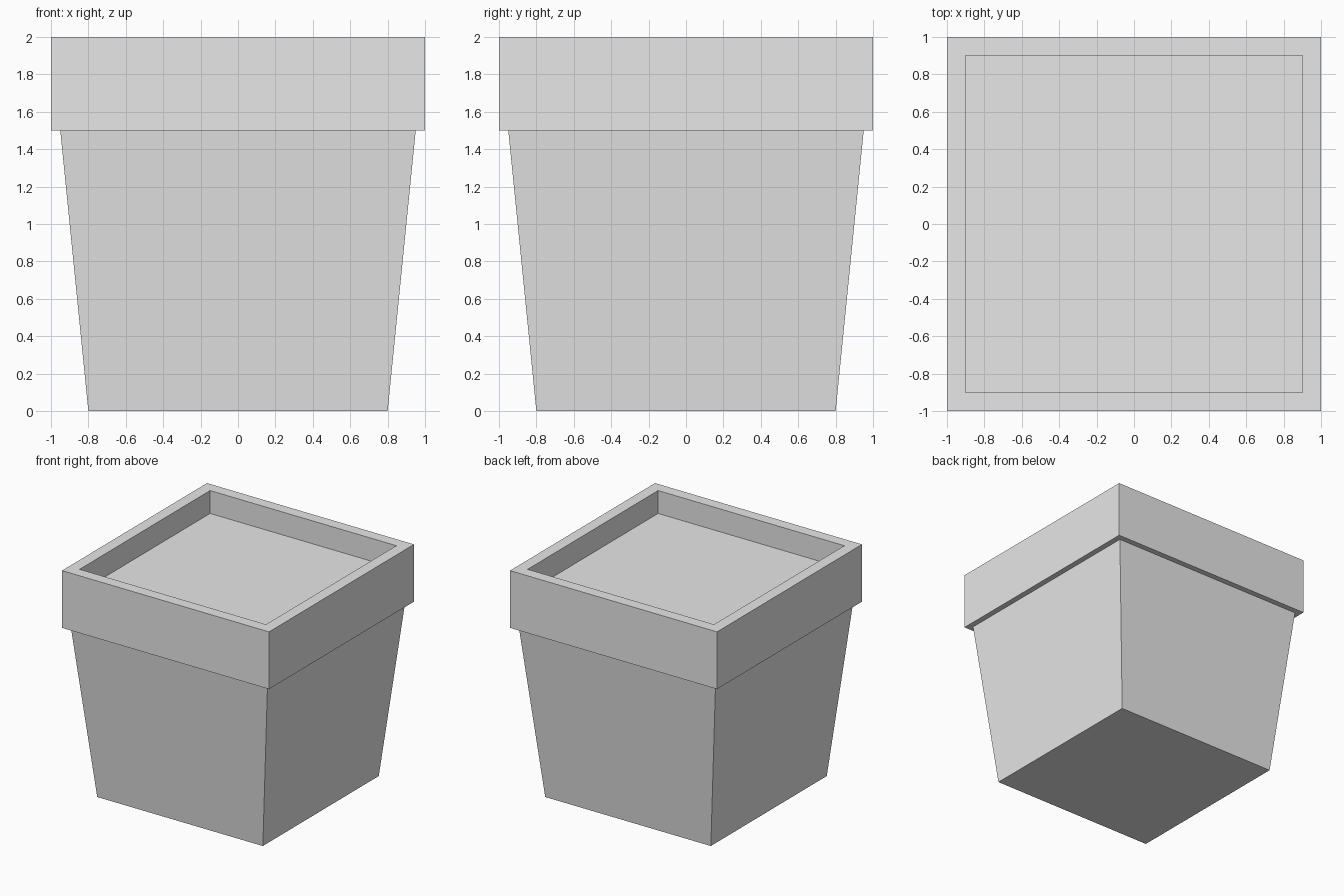
import bpy
import bmesh

if "Cube" in bpy.data.objects:
    bpy.data.objects.remove(bpy.data.objects["Cube"])

grey = bpy.data.materials.new("plain grey")
grey.diffuse_color = (0.8, 0.8, 0.8, 1)
grey.use_nodes = True
grey.node_tree.nodes["Principled BSDF"].inputs["Base Color"].default_value = grey.diffuse_color

# Square profile from base to soil: (half width, height)
PROFILE = [
    (0.80, 0.0),   # base
    (0.95, 1.5),   # top of tapered body
    (1.00, 1.5),   # underside of rim
    (1.00, 2.0),   # outer rim edge
    (0.90, 2.0),   # inner rim edge
    (0.90, 1.8),   # soil level
]


def square_loft(name, profile, material):
    """Skin square rings along the profile and cap both ends."""
    bm = bmesh.new()
    rings = [[bm.verts.new((sx * w, sy * w, z))
              for sx, sy in ((-1, -1), (1, -1), (1, 1), (-1, 1))]
             for w, z in profile]
    for low, high in zip(rings, rings[1:]):
        for i in range(4):
            j = (i + 1) % 4
            bm.faces.new((low[i], low[j], high[j], high[i]))
    bm.faces.new(rings[0][::-1])
    bm.faces.new(rings[-1])
    mesh = bpy.data.meshes.new(name)
    bm.to_mesh(mesh)
    bm.free()
    mesh.materials.append(material)
    obj = bpy.data.objects.new(name, mesh)
    bpy.context.collection.objects.link(obj)
    return obj


# Planter: tapered body, overhanging rim and recessed soil surface
square_loft("planter_pot", PROFILE, grey)
